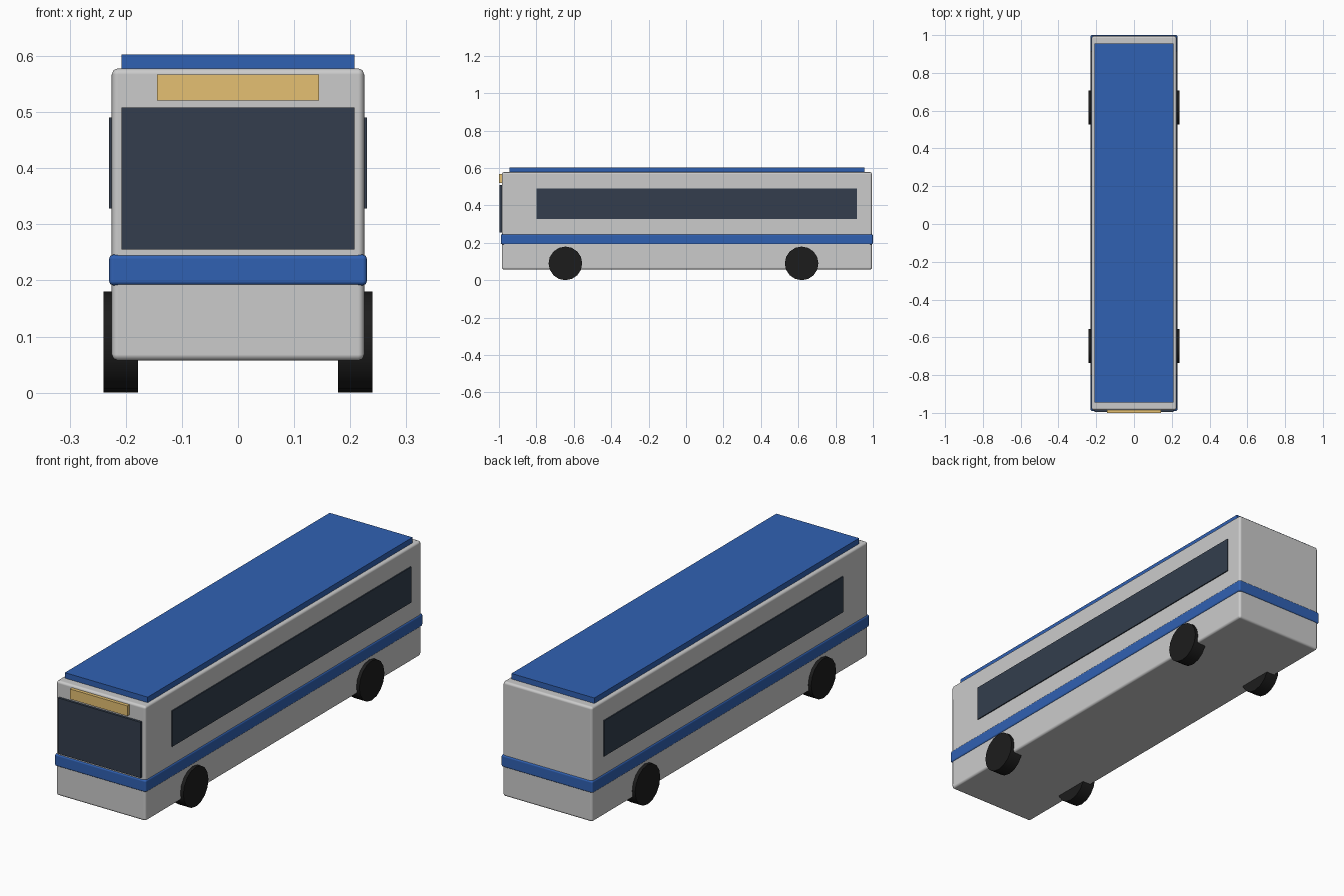
import bpy
import math

if "Cube" in bpy.data.objects:
    bpy.data.objects.remove(bpy.data.objects["Cube"])


def material(name, rgb):
    m = bpy.data.materials.new(name)
    m.diffuse_color = (*rgb, 1)
    m.use_nodes = True
    m.node_tree.nodes["Principled BSDF"].inputs["Base Color"].default_value = m.diffuse_color
    return m


blue = material("blue_paint", (0.03, 0.12, 0.45))
glass = material("dark_glass", (0.033, 0.048, 0.075))
amber = material("amber_sign", (0.78, 0.53, 0.17))
rubber = material("rubber", (0.012, 0.012, 0.012))


def box(name, x, y, z, mat=None, bevel=0):
    """Box from (min, max) ranges, with optional rounded edges."""
    ranges = (x, y, z)
    bpy.ops.mesh.primitive_cube_add(size=1, location=[(a + b) / 2 for a, b in ranges])
    ob = bpy.context.object
    ob.name = name
    ob.scale = [b - a for a, b in ranges]
    bpy.ops.object.transform_apply(location=False, rotation=False, scale=True)
    if mat:
        ob.data.materials.append(mat)
    if bevel:
        bpy.ops.object.shade_smooth_by_angle(angle=math.radians(30))
        mod = ob.modifiers.new("rounded_edges", "BEVEL")
        mod.width = bevel
        mod.segments = 2
        mod.harden_normals = True
    return ob


# Body shell, stripe and roof panel
box("body", (-0.225, 0.225), (-0.985, 0.995), (0.057, 0.578), bevel=0.011)
box("stripe", (-0.23, 0.23), (-0.99, 1.0), (0.191, 0.246), blue, bevel=0.008)
box("roof_panel", (-0.208, 0.208), (-0.945, 0.955), (0.57, 0.603), blue)

# Front glass and destination sign
box("windshield", (-0.208, 0.208), (-0.996, -0.975), (0.255, 0.508), glass)
box("destination_sign", (-0.144, 0.144), (-1.0, -0.975), (0.521, 0.567), amber)

# Side windows and wheels, on both sides
for side, s in (("left", -1), ("right", 1)):
    box(f"{side}_window", sorted((s * 0.21, s * 0.23)), (-0.80, 0.915), (0.328, 0.49), glass)
    for end, y in (("front", -0.645), ("rear", 0.618)):
        bpy.ops.mesh.primitive_cylinder_add(
            vertices=16, radius=0.09, depth=0.062,
            location=(s * 0.209, y, 0.09), rotation=(0, math.pi / 2, 0))
        wheel = bpy.context.object
        wheel.name = f"{end}_{side}_wheel"
        wheel.data.materials.append(rubber)
        bpy.ops.object.shade_smooth_by_angle(angle=math.radians(30))
